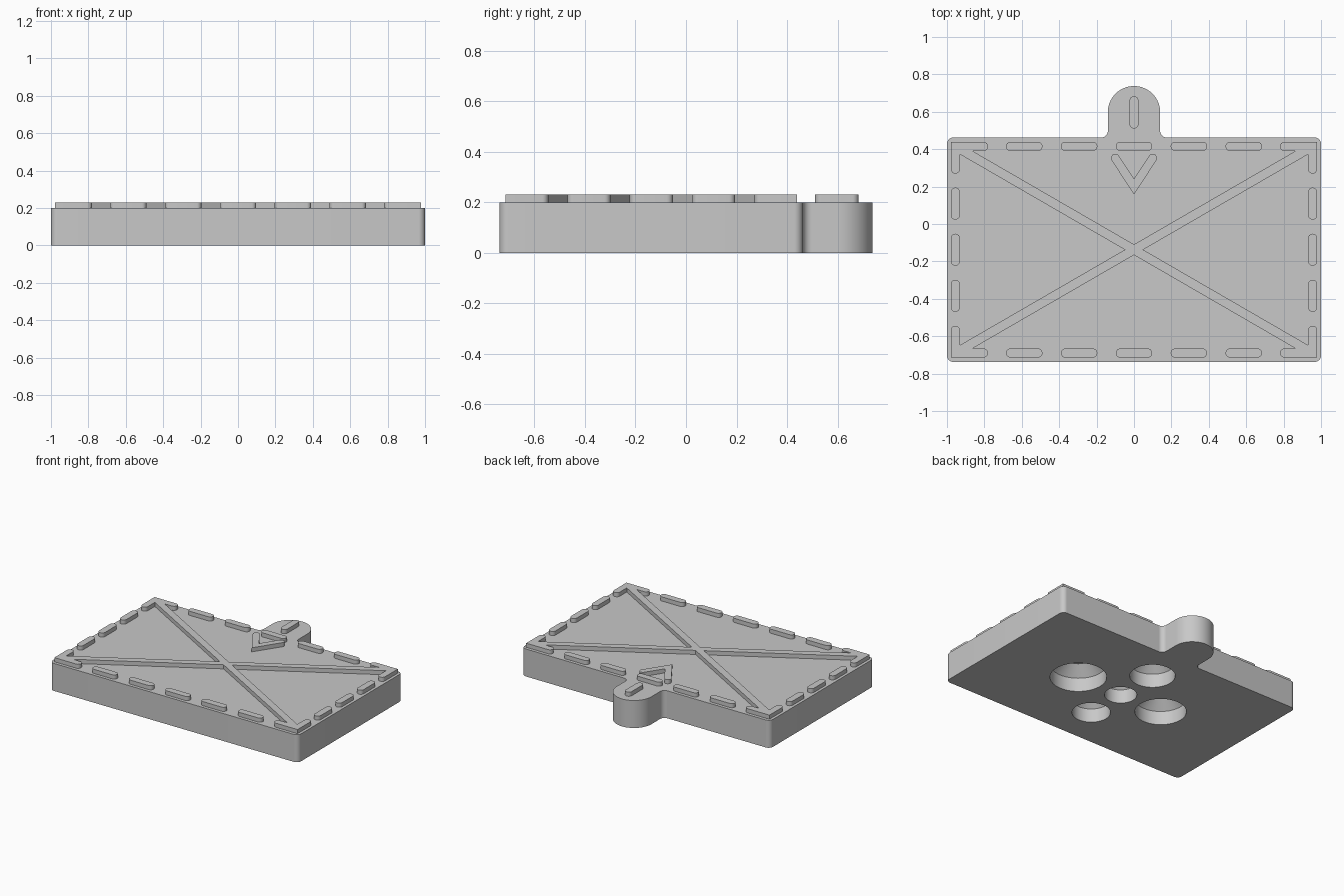
import bpy, bmesh, math
from mathutils import Vector

cube = bpy.data.objects.get("Cube")
if cube:
    bpy.data.objects.remove(cube, do_unlink=True)

# Single grey material
GREY = (0.58, 0.58, 0.58, 1)
grey = bpy.data.materials.new("plain grey")
grey.use_nodes = True
grey.diffuse_color = GREY
grey.node_tree.nodes["Principled BSDF"].inputs["Base Color"].default_value = GREY

MID_Y = -0.1375               # centre of the rectangular panel
HALF_Y = 0.6
TOP, RAISED = 0.2, 0.23
RIM_X, RIM_Y = 0.955, 0.5525  # centreline of the border dashes
HALF_W = 0.0245               # half width of every raised mark


def arc(cx, cy, r, start, end, steps=12):
    angles = [math.radians(start + (end - start) * i / steps) for i in range(steps + 1)]
    return [(cx + r * math.cos(a), cy + r * math.sin(a)) for a in angles]


def add_object(name, bm):
    bmesh.ops.recalc_face_normals(bm, faces=bm.faces)
    mesh = bpy.data.meshes.new(name)
    bm.to_mesh(mesh)
    bm.free()
    mesh.materials.append(grey)
    obj = bpy.data.objects.new(name, mesh)
    bpy.context.collection.objects.link(obj)
    return obj


def loft(name, sections):
    """Skin a stack of matching (outline, height) sections and cap both ends."""
    bm = bmesh.new()
    rings = [[bm.verts.new((x, y, z)) for x, y in pts] for pts, z in sections]
    n = len(rings[0])
    for low, high in zip(rings, rings[1:]):
        for i in range(n):
            j = (i + 1) % n
            bm.faces.new((low[i], low[j], high[j], high[i]))
    bm.faces.new(rings[0][::-1])
    bm.faces.new(rings[-1])
    return add_object(name, bm)


def stroke(name, path, half=HALF_W):
    """Raised round-ended mark along a path, with mitred corners."""
    pts = [Vector(p) for p in path]
    dirs = [(b - a).normalized() for a, b in zip(pts, pts[1:])]
    left, right = [], []
    for p, d0, d1 in zip(pts[1:-1], dirs, dirs[1:]):
        n0, n1 = Vector((-d0.y, d0.x)), Vector((-d1.y, d1.x))
        mitre = (n0 + n1) * half / (1 + n0.dot(n1))
        left.append(tuple(p + mitre))
        right.append(tuple(p - mitre))
    a0 = math.degrees(math.atan2(dirs[0].y, dirs[0].x))
    a1 = math.degrees(math.atan2(dirs[-1].y, dirs[-1].x))
    outline = (right + arc(*pts[-1], half, a1 - 90, a1 + 90)
               + left[::-1] + arc(*pts[0], half, a0 + 90, a0 + 270))
    return loft(name, [(outline, TOP - 0.01), (outline, RAISED)])


# Panel with rounded corners and a hanging tab blended into the back edge
R, TAB = 0.035, 0.14
lo, hi = MID_Y - HALF_Y, MID_Y + HALF_Y
outline = (arc(-1 + R, lo + R, R, 180, 270) + arc(1 - R, lo + R, R, 270, 360)
           + arc(1 - R, hi - R, R, 0, 90) + arc(TAB + R, hi + R, R, 270, 180)
           + arc(0, 0.5975, TAB, 0, 180, 40)
           + arc(-TAB - R, hi + R, R, 360, 270) + arc(-1 + R, hi - R, R, 90, 180))
panel = loft("panel", [(outline, 0), (outline, TOP)])

# Five blind round pockets in the underside, with bevelled ceilings
pockets = [(0, 0, 0.107), (0.364, 0, 0.187), (0, 0.327, 0.15),
           (0, -0.302, 0.127), (-0.345, 0, 0.17)]
cutters = []
for x, dy, r in pockets:
    big, small = (arc(x, MID_Y + dy, q, 0, 360, 64)[:-1] for q in (r, r - 0.07))
    cutter = loft("pocket_cutter", [(big, -0.05), (big, 0.1), (small, 0.17)])
    cutter.hide_render = True
    mod = panel.modifiers.new("pocket", "BOOLEAN")
    mod.operation, mod.solver, mod.object = "DIFFERENCE", "EXACT", cutter
    cutters.append(cutter)
graph = bpy.context.evaluated_depsgraph_get()
cut_mesh = bpy.data.meshes.new_from_object(panel.evaluated_get(graph))
panel.modifiers.clear()
panel.data = cut_mesh
for cutter in cutters:
    bpy.data.objects.remove(cutter, do_unlink=True)

# Border dashes on all four edges
parts = [panel]
for side, word in ((-1, "front"), (1, "back")):
    y = MID_Y + side * RIM_Y
    for i in range(-2, 3):
        x = i * 0.2935
        parts.append(stroke(word + "_dash", [(x - 0.073, y), (x + 0.073, y)]))
for side, word in ((-1, "right"), (1, "left")):
    x = side * RIM_X
    for i in range(-1, 2):
        y = MID_Y + i * 0.2465
        parts.append(stroke(word + "_dash", [(x, y - 0.061), (x, y + 0.061)]))

# L-shaped corner marks
for sx in (-1, 1):
    for sy in (-1, 1):
        x, y = sx * RIM_X, MID_Y + sy * RIM_Y
        parts.append(stroke("corner_mark", [(x - sx * 0.15, y), (x, y),
                                            (x, y - sy * 0.121)]))

# Diagonal cross as one outline: four arms meeting at inner notches
arm = Vector((RIM_X, RIM_Y))
d = arm.normalized()
n = Vector((-d.y, d.x)) * HALF_W
notch_x, notch_y = HALF_W / d.y, HALF_W / d.x
a, b = arm - n, arm + n
cross = [(notch_x, 0), a, b, (0, notch_y), (-b.x, b.y), (-a.x, a.y),
         (-notch_x, 0), -a, -b, (0, -notch_y), (b.x, -b.y), (a.x, -a.y)]
cross = [(p[0], p[1] + MID_Y) for p in cross]
parts.append(loft("diagonal_cross", [(cross, TOP - 0.01), (cross, RAISED)]))

# Arrow pointing at the panel: chevron and tab dash
parts.append(stroke("arrow_head", [(-0.1, 0.352), (0, 0.2), (0.1, 0.352)], 0.023))
parts.append(stroke("arrow_shaft", [(0, 0.535), (0, 0.658)]))

# Smooth the round walls, keep the hard edges
bpy.ops.object.select_all(action="DESELECT")
for part in parts:
    part.select_set(True)
bpy.context.view_layer.objects.active = panel
bpy.ops.object.shade_smooth_by_angle(angle=math.radians(30))
